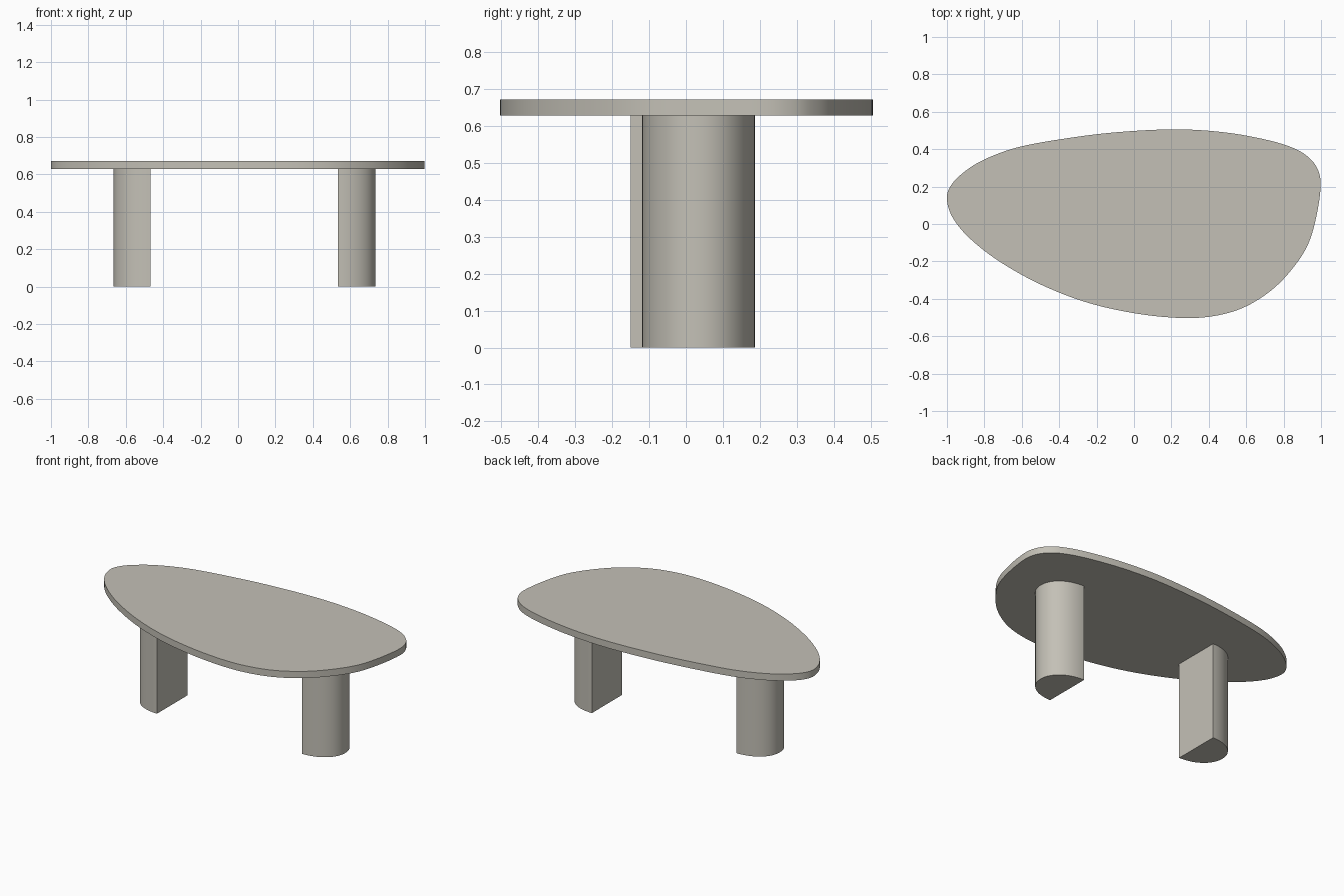
import bpy, bmesh, math

if "Cube" in bpy.data.objects:
    bpy.data.objects.remove(bpy.data.objects["Cube"])

stone = bpy.data.materials.new("warm grey")
stone.diffuse_color = (0.55, 0.53, 0.47, 1)
stone.use_nodes = True
stone.node_tree.nodes["Principled BSDF"].inputs["Base Color"].default_value = stone.diffuse_color


def prism(name, outline, z0, z1):
    """Extrude a counter-clockwise outline from z0 to z1."""
    bm = bmesh.new()
    low = [bm.verts.new((x, y, z0)) for x, y in outline]
    high = [bm.verts.new((x, y, z1)) for x, y in outline]
    n = len(outline)
    bm.faces.new(low[::-1])
    bm.faces.new(high)
    for i in range(n):
        j = (i + 1) % n
        bm.faces.new((low[i], low[j], high[j], high[i]))
    bmesh.ops.recalc_face_normals(bm, faces=bm.faces)
    mesh = bpy.data.meshes.new(name)
    bm.to_mesh(mesh)
    bm.free()
    mesh.materials.append(stone)
    ob = bpy.data.objects.new(name, mesh)
    bpy.context.collection.objects.link(ob)
    bpy.ops.object.select_all(action='DESELECT')
    ob.select_set(True)
    bpy.context.view_layer.objects.active = ob
    bpy.ops.object.shade_smooth_by_angle(angle=math.radians(30))
    return ob


def smooth_loop(pts, steps=6):
    """Closed Catmull-Rom curve through the points."""
    out, n = [], len(pts)
    for i in range(n):
        a, b, c, d = (pts[(i + k) % n] for k in (-1, 0, 1, 2))
        for s in range(steps):
            t = s / steps
            out.append(tuple(0.5 * (2 * q + (r - p) * t + (2 * p - 5 * q + 4 * r - u) * t * t
                                    + (3 * q - p - 3 * r + u) * t ** 3)
                             for p, q, r, u in zip(a, b, c, d)))
    return out


# Pebble-shaped top, outlined counter-clockwise from the right end
pebble = [(.998, .2), (.985, .285), (.945, .345), (.87, .398), (.73, .445), (.5, .488),
          (.23, .506), (-.1, .49), (-.4, .452), (-.64, .405), (-.82, .335), (-.93, .26),
          (-.985, .195), (-1, .13), (-.97, .035), (-.88, -.075), (-.72, -.2),
          (-.5, -.323), (-.25, -.42), (.02, -.48), (.27, -.503), (.45, -.488),
          (.6, -.44), (.74, -.35), (.85, -.235), (.93, -.11), (.975, .04)]
prism("table_top", smooth_loop(pebble), 0.628, 0.671)


# D-shaped legs: flat side inwards, round side outwards
def leg(name, flat_x, depth, yc, half, side):
    pts = []
    for i in range(41):
        a = -math.pi / 2 + math.pi * i / 40
        c, s = max(math.cos(a), 0), math.sin(a)
        e = 2 / 2.1
        pts.append((flat_x + side * depth * c ** e,
                    yc + half * math.copysign(abs(s) ** e, s)))
    prism(name, pts if side > 0 else pts[::-1], 0, 0.628)


leg("right_leg", 0.535, 0.2, 0.034, 0.153, 1)
leg("left_leg", -0.468, 0.198, 0.003, 0.153, -1)
